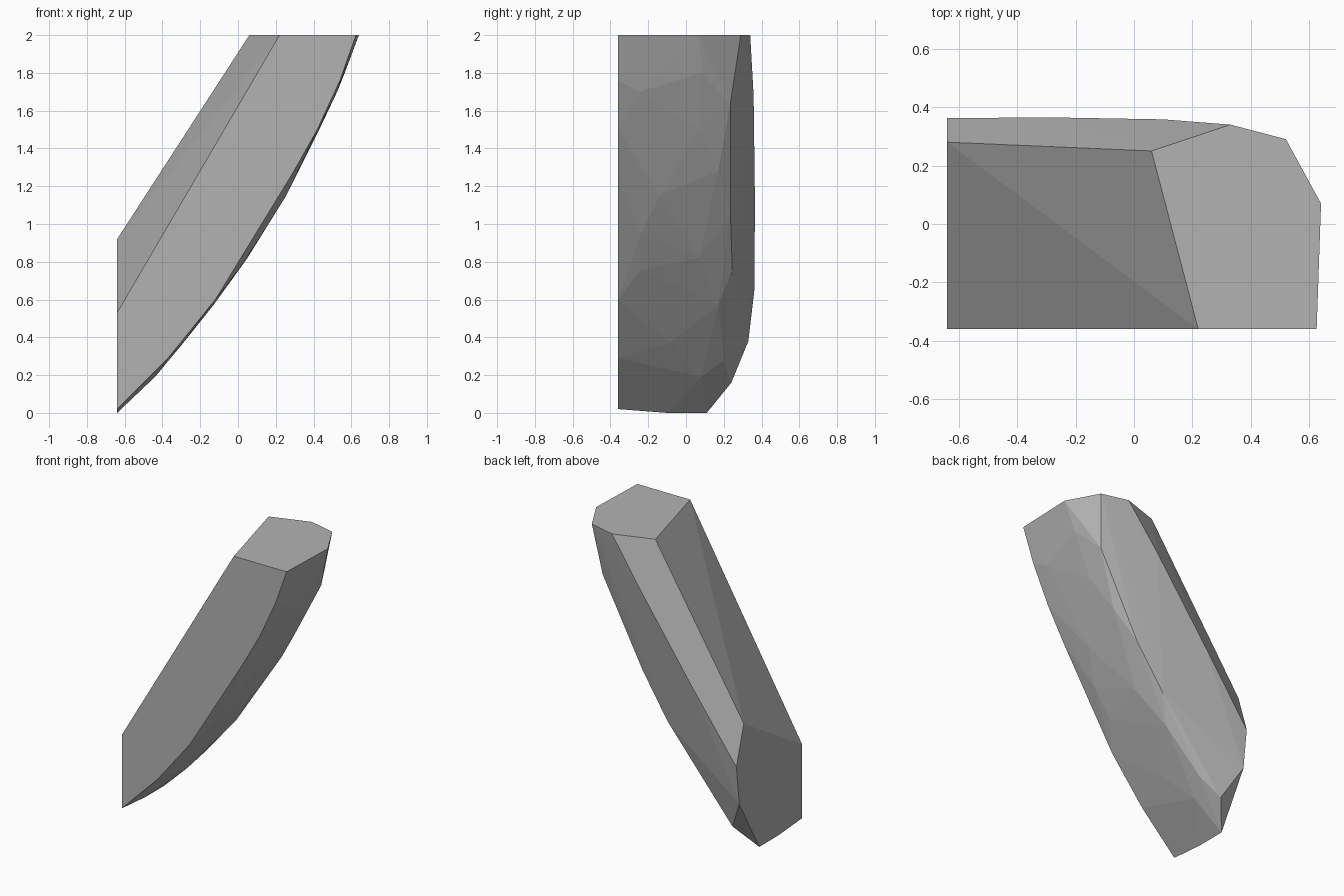
import bpy, bmesh

if "Cube" in bpy.data.objects:
    bpy.data.objects.remove(bpy.data.objects["Cube"])

# One flat grey for the whole stone
stone = bpy.data.materials.new("stone_grey")
stone.diffuse_color = (0.45, 0.45, 0.45, 1)
stone.use_nodes = True
stone.node_tree.nodes["Principled BSDF"].inputs["Base Color"].default_value = stone.diffuse_color

# Flat top cut
top = [(0.06, 0.25), (0.22, -0.36), (0.625, -0.36),
       (0.64, 0.07), (0.52, 0.29), (0.33, 0.34)]
# Flat left end cut, as (y, z)
left_end = [(0.28, 0.92), (0.362, 0.65), (0.33, 0.38),
            (0.11, 0.0), (-0.1, 0.0), (-0.36, 0.02), (-0.36, 0.53)]
# Curved underside, front rim
front_rim = [(-0.37, 0.29), (-0.12, 0.6), (0.29, 1.27), (0.42, 1.5), (0.54, 1.76)]
# Curved underside, middle bulge
bulge = [(-0.44, 0.08, 0.19), (-0.29, -0.08, 0.37), (-0.13, 0.17, 0.57),
         (0.005, -0.24, 0.76), (0.05, 0.07, 0.82), (0.13, -0.24, 0.95),
         (0.255, -0.14, 1.15), (0.315, 0.17, 1.28), (0.43, 0.07, 1.5),
         (0.525, -0.24, 1.7), (0.565, 0.08, 1.8)]
# Fold between the underside and the back, and the upper back edge
back_fold = [(-0.525, 0.24, 0.16), (-0.38, 0.2, 0.28), (-0.03, 0.245, 0.76),
             (0.17, 0.235, 1.06), (0.475, 0.235, 1.64)]
back_edge = [(0.1, 0.358, 1.68), (-0.3, 0.365, 1.12)]

points = [(x, y, 2.0) for x, y in top]
points += [(-0.64, y, z) for y, z in left_end]
points += [(x, -0.36, z) for x, z in front_rim]
points += bulge + back_fold + back_edge

# Faceted stone skin
bm = bmesh.new()
for p in points:
    bm.verts.new(p)
hull = bmesh.ops.convex_hull(bm, input=bm.verts[:])
loose = {g for g in hull["geom_interior"] + hull["geom_unused"]
         if isinstance(g, bmesh.types.BMVert)}
bmesh.ops.delete(bm, geom=list(loose), context='VERTS')
bmesh.ops.dissolve_limit(bm, angle_limit=0.01, verts=bm.verts[:], edges=bm.edges[:])
bmesh.ops.recalc_face_normals(bm, faces=bm.faces[:])
mesh = bpy.data.meshes.new("stone_shard")
bm.to_mesh(mesh)
bm.free()
mesh.materials.append(stone)
shard = bpy.data.objects.new("stone_shard", mesh)
bpy.context.collection.objects.link(shard)
